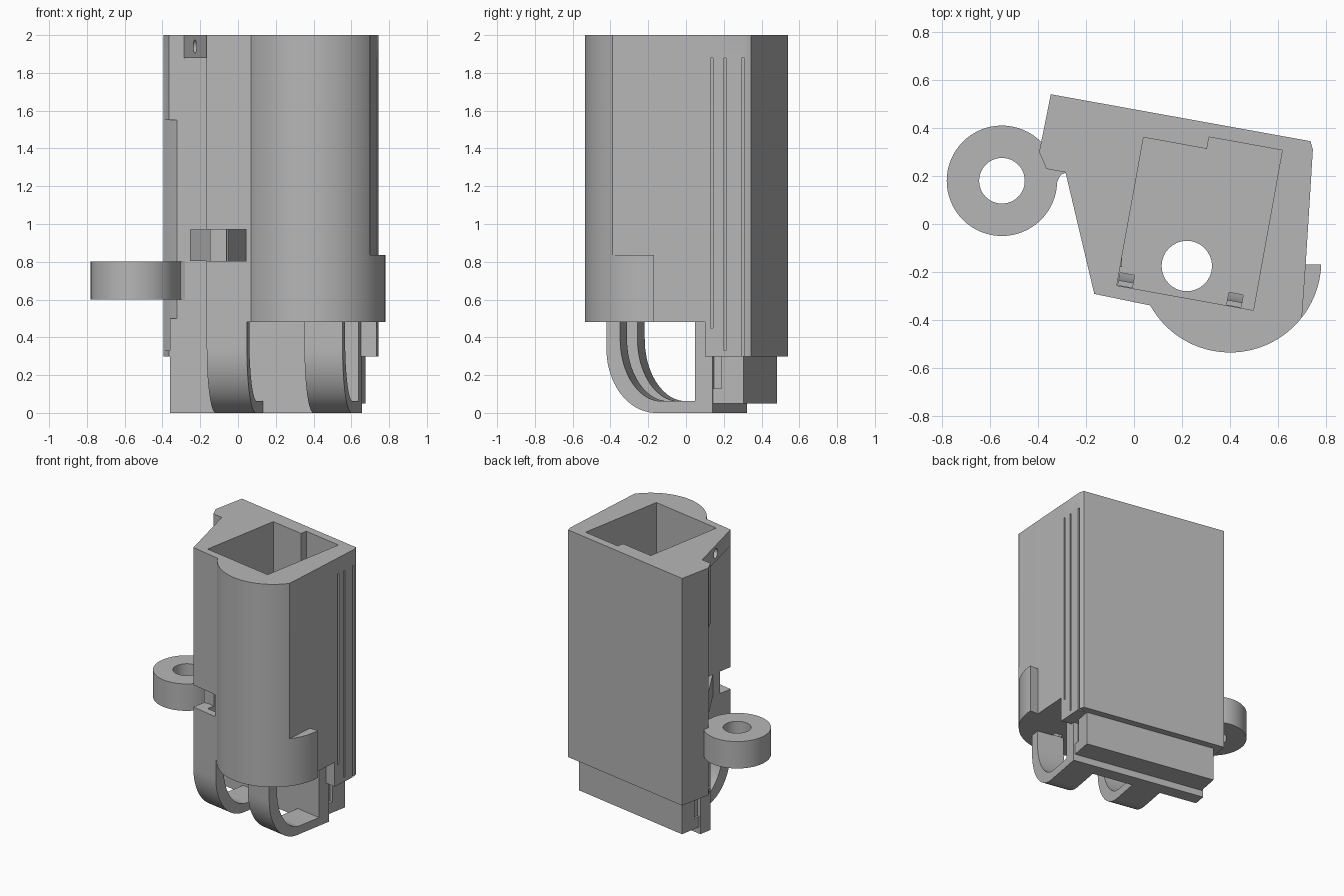
import bpy, bmesh, math
from mathutils import Vector

if "Cube" in bpy.data.objects:
    bpy.data.objects.remove(bpy.data.objects["Cube"], do_unlink=True)

grey = bpy.data.materials.new("plain grey")
grey.use_nodes = True
GREY = (0.47, 0.47, 0.47, 1)
grey.diffuse_color = GREY
grey.node_tree.nodes["Principled BSDF"].inputs["Base Color"].default_value = GREY

# The housing is turned about z: u runs along its back, v runs across it
TURN = math.radians(-10.25)
C, S = math.cos(TURN), math.sin(TURN)


def world(u, v):
    return (u * C - v * S, u * S + v * C)


def uv(points):
    return [world(u, v) for u, v in points]


def rect(u0, u1, v0, v1):
    return uv([(u0, v0), (u1, v0), (u1, v1), (u0, v1)])


def arc(cx, cy, rx, ry, a0, a1, n):
    angles = [math.radians(a0 + (a1 - a0) * i / n) for i in range(n + 1)]
    return [(cx + rx * math.cos(a), cy + ry * math.sin(a)) for a in angles]


def solid(name, base, offset):
    """Sweep a closed loop of 3D points along an offset."""
    bm = bmesh.new()
    face = bm.faces.new([bm.verts.new(p) for p in base])
    ext = bmesh.ops.extrude_face_region(bm, geom=[face])
    moved = [g for g in ext["geom"] if isinstance(g, bmesh.types.BMVert)]
    bmesh.ops.translate(bm, vec=Vector(offset), verts=moved)
    bmesh.ops.recalc_face_normals(bm, faces=bm.faces)
    mesh = bpy.data.meshes.new(name)
    bm.to_mesh(mesh)
    bm.free()
    mesh.materials.append(grey)
    ob = bpy.data.objects.new(name, mesh)
    bpy.context.collection.objects.link(ob)
    return ob


def prism(name, outline, z0, z1):
    return solid(name, [(x, y, z0) for x, y in outline], (0, 0, z1 - z0))


def combine(target, tool, operation):
    bpy.context.view_layer.objects.active = target
    mod = target.modifiers.new("combine", "BOOLEAN")
    mod.operation = operation
    mod.solver = "EXACT"
    mod.object = tool
    bpy.ops.object.modifier_apply(modifier=mod.name)
    bpy.data.objects.remove(tool, do_unlink=True)


def cut(target, outline, z0, z1):
    combine(target, prism("cutter", outline, z0, z1), "DIFFERENCE")


# Housing with rounded front and a side wall that bows slightly
side = [(0.69, -0.385), (0.715, -0.17), (0.732, 0.1), (0.745, 0.31), (0.735, 0.345)]
front_arc = arc(0.4, -0.155, 0.38, 0.38, 209, 322, 40)
left = uv([(-0.437, 0.47), (-0.442, 0.225), (-0.40, 0.161), (-0.319, 0.161), (-0.111, -0.316)])
housing = prism("housing", left + front_arc + side[1:], 0.48, 2)

# Deeper skirt under the back half
skirt = uv([(-0.437, 0.47), (-0.442, 0.225), (-0.40, 0.161), (-0.32, 0.161), (-0.3, 0.226)])
combine(housing, prism("skirt", skirt + [(0.732, 0.1)] + side[3:], 0.298, 0.7), "UNION")

# Bulging guard low on the side
guard = [(0.5, -0.17), (0.5, -0.45)] + arc(0.4, -0.155, 0.38, 0.38, 308, 358, 20)
combine(housing, prism("guard", guard, 0.48, 0.835), "UNION")

# Battery pocket, floor drain and small floor slots
pocket = uv([(-0.025, -0.265), (0.553, -0.265), (0.553, 0.412), (0.243, 0.412),
             (0.243, 0.362), (-0.025, 0.362)])
cut(housing, pocket, 0.54, 2.1)
cut(housing, arc(0.22, -0.175, 0.105, 0.105, 0, 348.75, 31), 0.4, 0.7)
for u in (-0.02, 0.44):
    cut(housing, rect(u, u + 0.06, -0.262, -0.21), 0.4, 0.7)

# Recess beneath the triangular lip on the left flank
cut(housing, uv([(-0.36, 0.161), (-0.111, 0.161), (-0.111, -0.4), (-0.36, -0.4)]), 0.4, 1.88)
# Chamfer along the outer left corner
cut(housing, [(-0.398, 0.302), (-0.32, 0.218), (-0.34, 0.1), (-0.46, 0.25)], 0.33, 1.55)
# Slot through the front left corner, with a slanted block behind it
cut(housing, [(-0.105, -0.19), (0.045, -0.22), (0.045, -0.45), (-0.3, -0.45), (-0.3, -0.19)],
    0.805, 0.97)
web = [(-0.255, 0.22), (-0.255, 0.09), (-0.105, -0.18), (-0.05, -0.18), (-0.05, 0.2)]
combine(housing, prism("web", web, 0.805, 0.97), "UNION")

# Narrow grooves in the right flank
for y, width, z0 in ((0.13, 0.014, 0.45), (0.20, 0.012, 0.33), (0.295, 0.014, 0.2)):
    cut(housing, [(0.70, y), (0.8, y), (0.8, y + width), (0.70, y + width)], z0, 1.88)

# Wire hole in the triangular lip
direction = Vector((-0.97, -0.23, 0))
across = Vector((-direction.y, direction.x, 0))
start = Vector((-0.12, 0.0, 1.94))
loop = [start + across * a + Vector((0, 0, b)) for a, b in arc(0, 0, 0.035, 0.035, 0, 345, 23)]
combine(housing, solid("cutter", loop, direction * 0.2), "DIFFERENCE")

# Foot plate and the ledge on its back
foot = prism("foot_plate", rect(-0.396, 0.62, 0.16, 0.256), 0, 0.5)
ledge = prism("back_ledge", rect(-0.385, 0.609, 0.3, 0.42), 0.05, 0.31)
ledge_web = prism("ledge_web", rect(-0.385, 0.609, 0.25, 0.31), 0.05, 0.13)
ledge_core = prism("ledge_core", rect(-0.37, 0.585, 0.25, 0.31), 0.12, 0.31)

# Two curved hooks running from the housing front to the foot
outer = [(-0.316, 0.485)] + arc(-0.05, 0.34, 0.266, 0.34, 180, 270, 20) + [(0.165, 0)]
inner = [(0.165, 0.062)] + arc(-0.02, 0.39, 0.222, 0.328, 270, 180, 20) + [(-0.242, 0.485)]
hooks = []
for name, u0, u1 in (("left_hook", 0.415, 0.62), ("right_hook", -0.111, 0.105)):
    loop = [(*world(u0, v), z) for v, z in outer + inner]
    hooks.append(solid(name, loop, (*world(u1 - u0, 0), 0)))

# Mounting ring and the arm joining it to the housing
ring = prism("mounting_ring", arc(-0.55, 0.18, 0.23, 0.23, 0, 354.375, 63), 0.6, 0.802)
arm = [(-0.44, 0.34), (-0.44, 0.1), (-0.34, 0.1), (-0.318, 0.18), (-0.305, 0.205),
       (-0.28, 0.215), (-0.28, 0.3)]
combine(ring, prism("arm", arm, 0.6, 0.802), "UNION")
cut(ring, arc(-0.55, 0.18, 0.095, 0.095, 0, 352.5, 47), 0.5, 0.9)

# Smooth the curves and keep the edges crisp
bpy.ops.object.select_all(action="DESELECT")
for ob in [housing, foot, ledge, ledge_web, ledge_core, ring] + hooks:
    ob.select_set(True)
    bpy.context.view_layer.objects.active = ob
bpy.ops.object.shade_smooth_by_angle(angle=math.radians(25))
